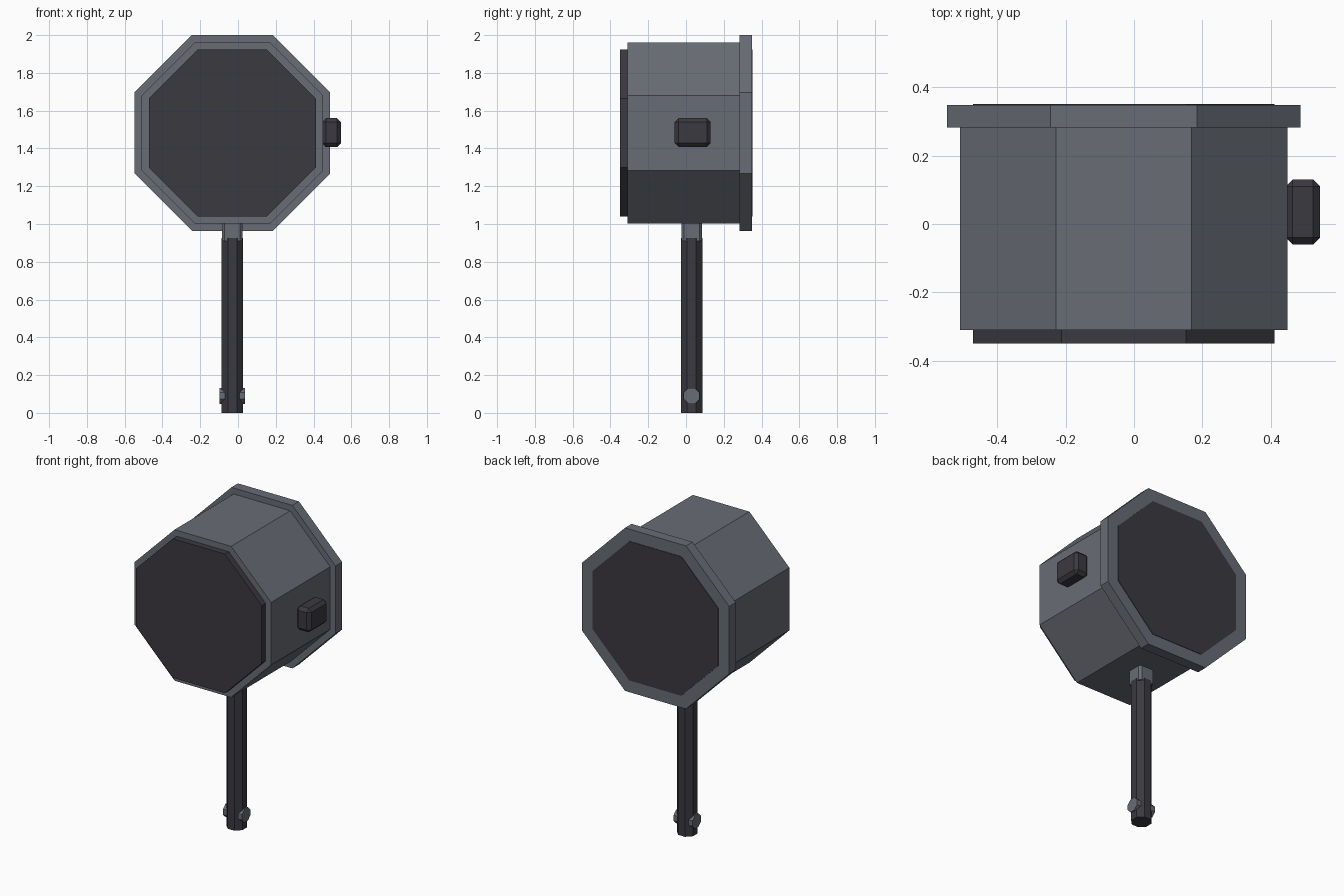
import bpy
import bmesh
from math import pi, cos
from mathutils import Matrix

cube = bpy.data.objects.get("Cube")
if cube:
    bpy.data.objects.remove(cube, do_unlink=True)


def material(name, rgb):
    mat = bpy.data.materials.new(name)
    mat.use_nodes = True
    mat.diffuse_color = (*rgb, 1)
    mat.node_tree.nodes["Principled BSDF"].inputs["Base Color"].default_value = (*rgb, 1)
    return mat


steel = material("steel grey", (0.14, 0.15, 0.178))
dark = material("dark charcoal", (0.044, 0.041, 0.05))


def finish(bm, name, mat):
    mesh = bpy.data.meshes.new(name)
    bmesh.ops.recalc_face_normals(bm, faces=bm.faces)
    bm.to_mesh(mesh)
    bm.free()
    mesh.materials.append(mat)
    obj = bpy.data.objects.new(name, mesh)
    bpy.context.collection.objects.link(obj)
    return obj


def octagon(name, mat, axis, half_width, start, end, centre):
    """Octagonal prism with flat sides, running along one axis."""
    bm = bmesh.new()
    bmesh.ops.create_cone(bm, cap_ends=True, segments=8, depth=end - start,
                          radius1=half_width / cos(pi / 8),
                          radius2=half_width / cos(pi / 8),
                          matrix=Matrix.Rotation(pi / 8, 4, "Z"))
    turn = {"X": Matrix.Rotation(pi / 2, 4, "Y"),
            "Y": Matrix.Rotation(pi / 2, 4, "X"),
            "Z": Matrix.Identity(4)}[axis]
    place = list(centre)
    place["XYZ".index(axis)] = (start + end) / 2
    bm.transform(Matrix.Translation(place) @ turn)
    return finish(bm, name, mat)


def box(name, mat, size, centre, bevel, upright_only=False):
    """Box with chamfered edges, or only chamfered upright edges."""
    bm = bmesh.new()
    bmesh.ops.create_cube(bm, size=1, matrix=Matrix.Diagonal((*size, 1)))
    edges = [e for e in bm.edges
             if not upright_only or abs(e.verts[0].co.z - e.verts[1].co.z) > 0.01]
    bmesh.ops.bevel(bm, geom=edges, offset=bevel, segments=1, affect="EDGES")
    bm.transform(Matrix.Translation(centre))
    return finish(bm, name, mat)


# Hammer head: drum, rear rim and the two striking faces
head = (-0.03, 0, 1.482)
octagon("head_drum", steel, "Y", 0.48, -0.31, 0.30, head)
octagon("rear_rim", steel, "Y", 0.518, 0.283, 0.349, head)
octagon("front_face", dark, "Y", 0.442, -0.35, -0.30, head)
octagon("rear_face", dark, "Y", 0.442, 0.34, 0.352, head)

# Side knob
box("side_knob", dark, (0.1, 0.19, 0.152), (0.495, 0.035, 1.484), 0.02)

# Handle, collar and the pins near its end
shaft = (-0.03, 0.03, 0)
octagon("handle", dark, "Z", 0.057, 0, 0.925, shaft)
box("handle_collar", steel, (0.108, 0.108, 0.12), (-0.03, 0.03, 0.97), 0.013, True)
for side, name in ((-1, "right_pin"), (1, "left_pin")):
    inner, outer = sorted((shaft[0] + side * 0.03, shaft[0] + side * 0.067))
    octagon(name, steel, "X", 0.042, inner, outer, (0, 0.03, 0.09))
